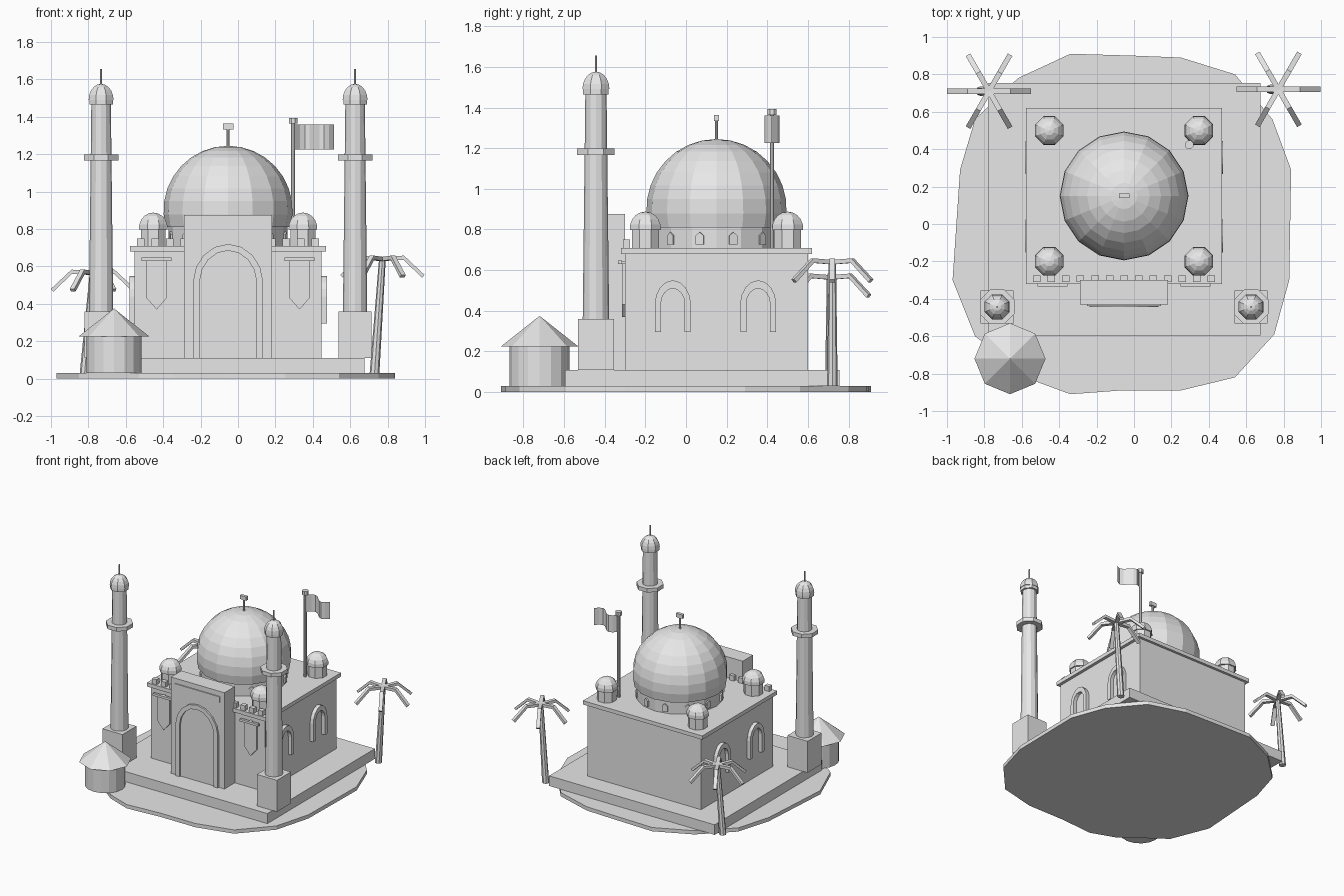
import bpy, bmesh, math
from mathutils import Vector

if "Cube" in bpy.data.objects:
    bpy.data.objects.remove(bpy.data.objects["Cube"])

stone = bpy.data.materials.new("plain_grey")
stone.diffuse_color = (0.8, 0.8, 0.8, 1)
stone.use_nodes = True
stone.node_tree.nodes["Principled BSDF"].inputs["Base Color"].default_value = stone.diffuse_color
CX, CY = -0.053, 0.15          # centre of the main building


def finish(name, bm, normals=True):
    if normals:
        bmesh.ops.recalc_face_normals(bm, faces=bm.faces)
    me = bpy.data.meshes.new(name)
    bm.to_mesh(me)
    bm.free()
    me.materials.append(stone)
    ob = bpy.data.objects.new(name, me)
    bpy.context.collection.objects.link(ob)
    return ob


def prism(name, pts, depth):
    """Closed polygon of 3D points pushed along the depth vector."""
    bm = bmesh.new()
    a = [bm.verts.new(p) for p in pts]
    b = [bm.verts.new(Vector(p) + Vector(depth)) for p in pts]
    bm.faces.new(a)
    bm.faces.new(b[::-1])
    for i in range(len(a)):
        j = (i + 1) % len(a)
        bm.faces.new((a[i], b[i], b[j], a[j]))
    return finish(name, bm)


def box(name, x0, x1, y0, y1, z0, z1):
    return prism(name, [(x0, y0, z0), (x1, y0, z0), (x1, y1, z0), (x0, y1, z0)],
                 (0, 0, z1 - z0))


def lathe(name, x, y, profile, n, turn=0.0, lean=0.0):
    """Spin (radius, height) pairs; lean shifts the top sideways in x."""
    bm = bmesh.new()
    z0, z1 = profile[0][1], profile[-1][1]
    rings = []
    for r, z in profile:
        cx = x + lean * (z - z0) / (z1 - z0)
        if r < 1e-5:
            rings.append([bm.verts.new((cx, y, z))])
        else:
            rings.append([bm.verts.new((cx + r * math.cos(turn + math.tau * i / n),
                                        y + r * math.sin(turn + math.tau * i / n), z))
                          for i in range(n)])
    for a, b in zip(rings, rings[1:]):
        for i in range(n):
            j = (i + 1) % n
            if len(b) == 1:
                bm.faces.new((a[i], a[j], b[0]))
            else:
                bm.faces.new((a[i], a[j], b[j], b[i]))
    for ring in (rings[0], rings[-1]):
        if len(ring) > 2:
            bm.faces.new(ring)
    return finish(name, bm)


def ball(r, zc, start, steps, squash=1.0):
    """Profile of a ball from a starting latitude up to the pole."""
    out = []
    for i in range(steps + 1):
        a = start + (math.pi / 2 - start) * i / steps
        out.append((r * math.cos(a) if i < steps else 0, zc + squash * r * math.sin(a)))
    return out


def arch_line(w, z0, spring, peak, n=8):
    pts = [(-w, z0)]
    for i in range(n + 1):
        a = math.pi * (1 - i / n)
        pts.append((w * math.cos(a), spring + (peak - spring) * math.sin(a) ** 1.1
                    if 0 < i < n else spring))
    return pts + [(w, z0)]


def arch_frame(name, outer, inner, place, depth):
    """Frame between two arch lines; place maps (u, z, d) to 3D."""
    bm = bmesh.new()
    rows = [[bm.verts.new(place(u, z, d)) for u, z in line]
            for line, d in ((outer, 0), (outer, depth), (inner, depth), (inner, 0))]
    for k in range(4):
        a, b = rows[k], rows[(k + 1) % 4]
        for i in range(len(a) - 1):
            bm.faces.new((a[i], a[i + 1], b[i + 1], b[i]))
    for e in (0, -1):
        bm.faces.new([r[e] for r in rows])
    return finish(name, bm)


# ground slab and terrace
ground = [(-.34, .91), (0, .90), (.25, .89), (.54, .80), (.74, .56), (.84, .29),
          (.83, -.30), (.75, -.59), (.54, -.82), (.25, -.89), (-.07, -.89), (-.34, -.91),
          (-.53, -.84), (-.85, -.60), (-.97, -.30), (-.93, .29), (-.85, .56), (-.62, .78)]
prism("ground_slab", [(x, y, 0) for x, y in ground], (0, 0, 0.03))
box("terrace", -.78, .675, -.595, .755, .03, .11)

# main hall, roof slab and battlements
box("hall", CX - .5, CX + .5, -.30, .60, .11, .68)
box("roof_slab", CX - .524, CX + .524, -.32, .62, .68, .71)
for i in range(13):
    x = CX + (i - 6) * .0777
    box("battlement", x - .02, x + .02, -.31, -.275, .71, .75)

# entrance portal with arch and lintel panel
box("portal", CX - .235, CX + .235, -.43, -.30, .11, .875)
box("lintel_panel", CX - .198, CX + .198, -.438, -.43, .79, .835)
arch_frame("door_frame", arch_line(.185, .11, .53, .72), arch_line(.15, .11, .53, .685),
           lambda u, z, d: (CX + u, -.43 - d, z), .014)

# hanging banners beside the portal
for s in (-1, 1):
    x = CX + s * .382
    shape = [(-.053, .635), (.053, .635), (.053, .43), (0, .37), (-.053, .43)]
    prism("banner", [(x + u, -.30, z) for u, z in shape], (0, -.015, 0))
    box("banner_rod", x - .08, x + .08, -.335, -.315, .63, .648)
    box("banner_bracket", x - .01, x + .01, -.32, -.30, .632, .646)

# side windows
for s in (-1, 1):
    for y in (-.065, .355):
        arch_frame("window_frame", arch_line(.088, .295, .44, .55),
                   arch_line(.058, .295, .44, .51),
                   lambda u, z, d: (CX + s * (.5 + d), y + u, z), .028)

# main dome on its drum
lathe("drum", CX, CY, [(.318, .71), (.318, .82)], 16)
lathe("main_dome", CX, CY, ball(.345, .90, -.265, 9), 16)
for i in range(12):
    a = math.tau * (i + .5) / 12
    out, side = Vector((math.cos(a), math.sin(a), 0)), Vector((-math.sin(a), math.cos(a), 0))
    mid = Vector((CX, CY, 0)) + out * .305
    prism("drum_window", [mid + side * u + Vector((0, 0, z)) for u, z in
                          ((-.02, .725), (.02, .725), (.02, .77), (0, .787), (-.02, .77))],
          out * .018)
lathe("dome_spire", CX, CY, [(.008, 1.23), (.008, 1.34)], 8)
box("dome_finial", CX - .028, CX + .028, CY - .012, CY + .012, 1.333, 1.363)

# four corner domes
for sx in (-1, 1):
    for sy in (-1, 1):
        x, y = CX + sx * .40, CY + sy * .35
        lathe("corner_drum", x, y, [(.072, .71), (.072, .80)], 8, math.pi / 8)
        lathe("corner_dome", x, y, ball(.083, .805, -.1, 5), 8, math.pi / 8)

# two minarets
for s in (-1, 1):
    x, y = CX + s * .679, -.443
    box("minaret_base", x - .088, x + .088, y - .088, y + .088, .11, .36)
    lathe("minaret_shaft", x, y, [(.065, .36), (.052, 1.49)], 12)
    lathe("minaret_balcony", x, y, [(.1, 1.167), (.1, 1.198)], 8, math.pi / 8)
    lathe("minaret_collar", x, y, [(.068, 1.465), (.068, 1.49)], 8, math.pi / 8)
    lathe("minaret_dome", x, y, ball(.072, 1.49, 0, 5, 1.2), 8, math.pi / 8)
    lathe("minaret_spire", x, y, [(.006, 1.56), (.006, 1.655)], 6)

# flagpole and waving flag
FX, FY = .295, .423
lathe("flagpole", FX, FY, [(.011, .71), (.011, 1.37)], 8)
lathe("pole_cap", FX, FY, [(.024, 1.363), (.024, 1.393)], 8, math.pi / 8)
bm = bmesh.new()
cols = []
for i in range(9):
    t = i / 8
    cols.append([bm.verts.new((FX + .01 + .208 * t, FY + .037 * math.sin(math.tau * t), z))
                 for z in (1.225, 1.36)])
for a, b in zip(cols, cols[1:]):
    bm.faces.new((a[0], b[0], b[1], a[1]))
finish("flag", bm, False)

# round hut with a cone roof
lathe("hut_wall", -.663, -.72, [(.147, .03), (.147, .23)], 16)
lathe("hut_roof", -.663, -.72, [(.19, .225), (0, .375)], 8)

# palm trees
for base, top, y, h in ((.73, .772, .72, .64), (-.82, -.775, .71, .565)):
    lathe("palm_trunk", base, y, [(.026, .03), (.018, h)], 8, 0, top - base)
    for i in range(6):
        a = math.tau * i / 6
        out, side = Vector((math.cos(a), math.sin(a), 0)), Vector((-math.sin(a), math.cos(a), 0))
        line = [(0, .01), (.115, .018), (.225, -.085)]
        under = [(.212, -.1), (.112, -.004), (0, -.012)]
        hub = Vector((top, y, h)) - side * .014
        prism("palm_leaf", [hub + out * r + Vector((0, 0, z)) for r, z in line + under],
              side * .028)
